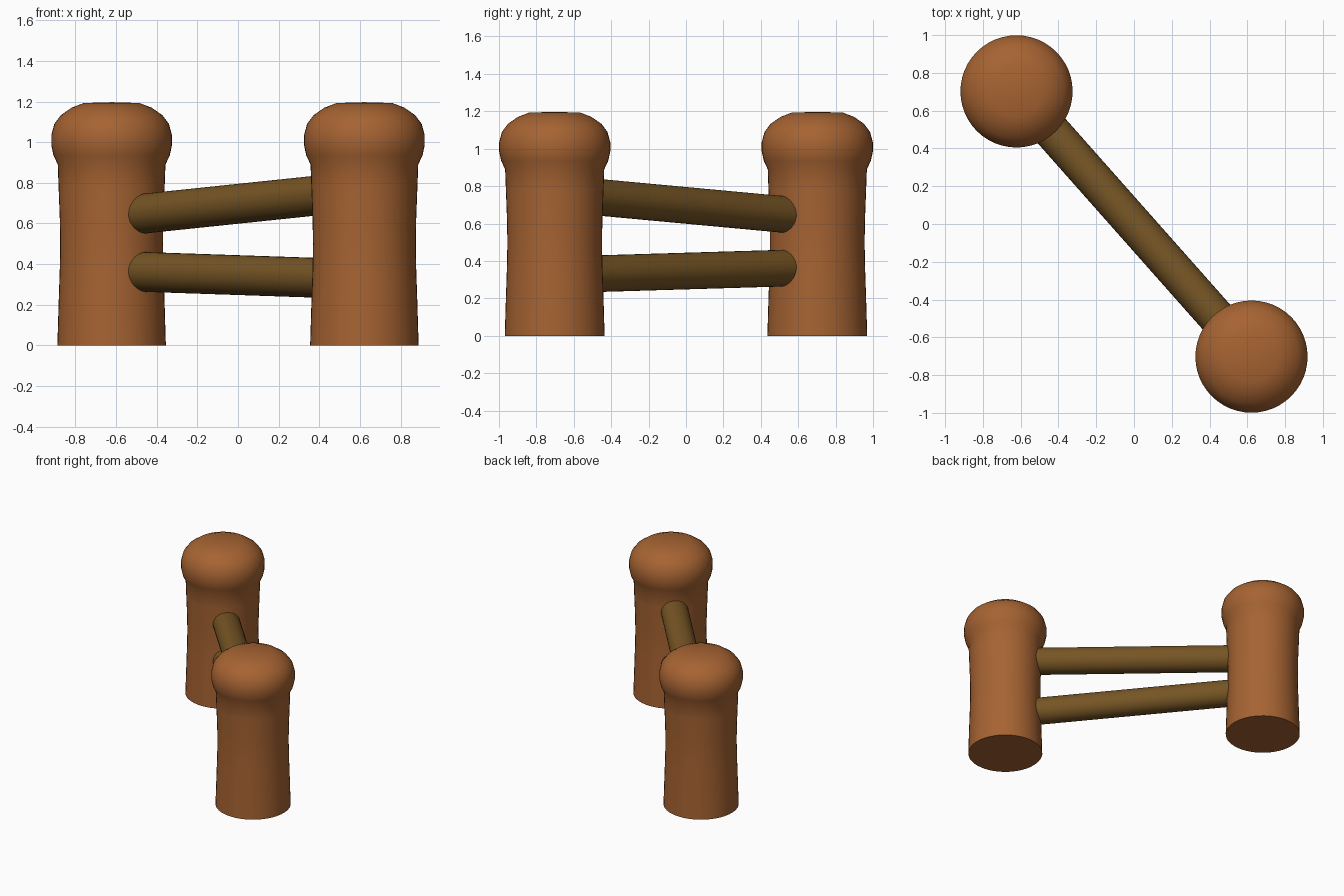
import bpy, bmesh, math
from mathutils import Vector

if "Cube" in bpy.data.objects:
    bpy.data.objects.remove(bpy.data.objects["Cube"])

PX, PY = 0.622, 0.702          # post centre offsets
SIDES = 48


def make_material(name, color):
    mat = bpy.data.materials.new(name)
    mat.diffuse_color = color
    mat.use_nodes = True
    mat.node_tree.nodes["Principled BSDF"].inputs["Base Color"].default_value = mat.diffuse_color
    return mat


post_wood = make_material("post_wood", (0.38, 0.125, 0.032, 1))
rail_wood = make_material("rail_wood", (0.18, 0.09, 0.018, 1))


def finish(obj, mat, angle):
    obj.data.materials.append(mat)
    bpy.ops.object.select_all(action='DESELECT')
    obj.select_set(True)
    bpy.context.view_layer.objects.active = obj
    bpy.ops.object.shade_smooth_by_angle(angle=math.radians(angle))


def lathe(name, profile, loc, mat):
    """Spin a (radius, height) profile around z."""
    bm = bmesh.new()
    verts = [bm.verts.new((r, 0, z)) for r, z in profile]
    edges = [bm.edges.new(pair) for pair in zip(verts, verts[1:])]
    bmesh.ops.spin(bm, geom=verts + edges, axis=(0, 0, 1), cent=(0, 0, 0),
                   angle=math.tau, steps=SIDES, use_duplicate=False)
    bmesh.ops.remove_doubles(bm, verts=bm.verts, dist=0.0005)
    bmesh.ops.recalc_face_normals(bm, faces=bm.faces)
    mesh = bpy.data.meshes.new(name)
    bm.to_mesh(mesh)
    bm.free()
    obj = bpy.data.objects.new(name, mesh)
    obj.location = loc
    bpy.context.collection.objects.link(obj)
    finish(obj, mat, 50)


def rail(name, z_start, z_end):
    """Round rail running from the back left post to the front right post."""
    a, b = Vector((-PX, PY, z_start)), Vector((PX, -PY, z_end))
    inset = (b - a).normalized() * 0.1
    a, b = a + inset, b - inset
    bpy.ops.mesh.primitive_cylinder_add(vertices=32, radius=0.098,
                                        depth=(b - a).length,
                                        location=(a + b) / 2)
    obj = bpy.context.object
    obj.name = name
    obj.rotation_euler = (b - a).to_track_quat('Z', 'Y').to_euler()
    finish(obj, rail_wood, 40)


# Slightly waisted post with a swollen, rounded head
post_profile = [
    (0, 0), (0.267, 0), (0.261, 0.2), (0.255, 0.38), (0.253, 0.5),
    (0.255, 0.62), (0.261, 0.78), (0.265, 0.89), (0.286, 0.935),
    (0.297, 0.985), (0.297, 1.035), (0.282, 1.09), (0.25, 1.133),
    (0.197, 1.17), (0.137, 1.193), (0, 1.197),
]
lathe("back_left_post", post_profile, (-PX, PY, 0), post_wood)
lathe("front_right_post", post_profile, (PX, -PY, 0), post_wood)

# Two rails that tilt gently apart towards the front right
rail("upper_rail", 0.632, 0.762)
rail("lower_rail", 0.367, 0.325)
